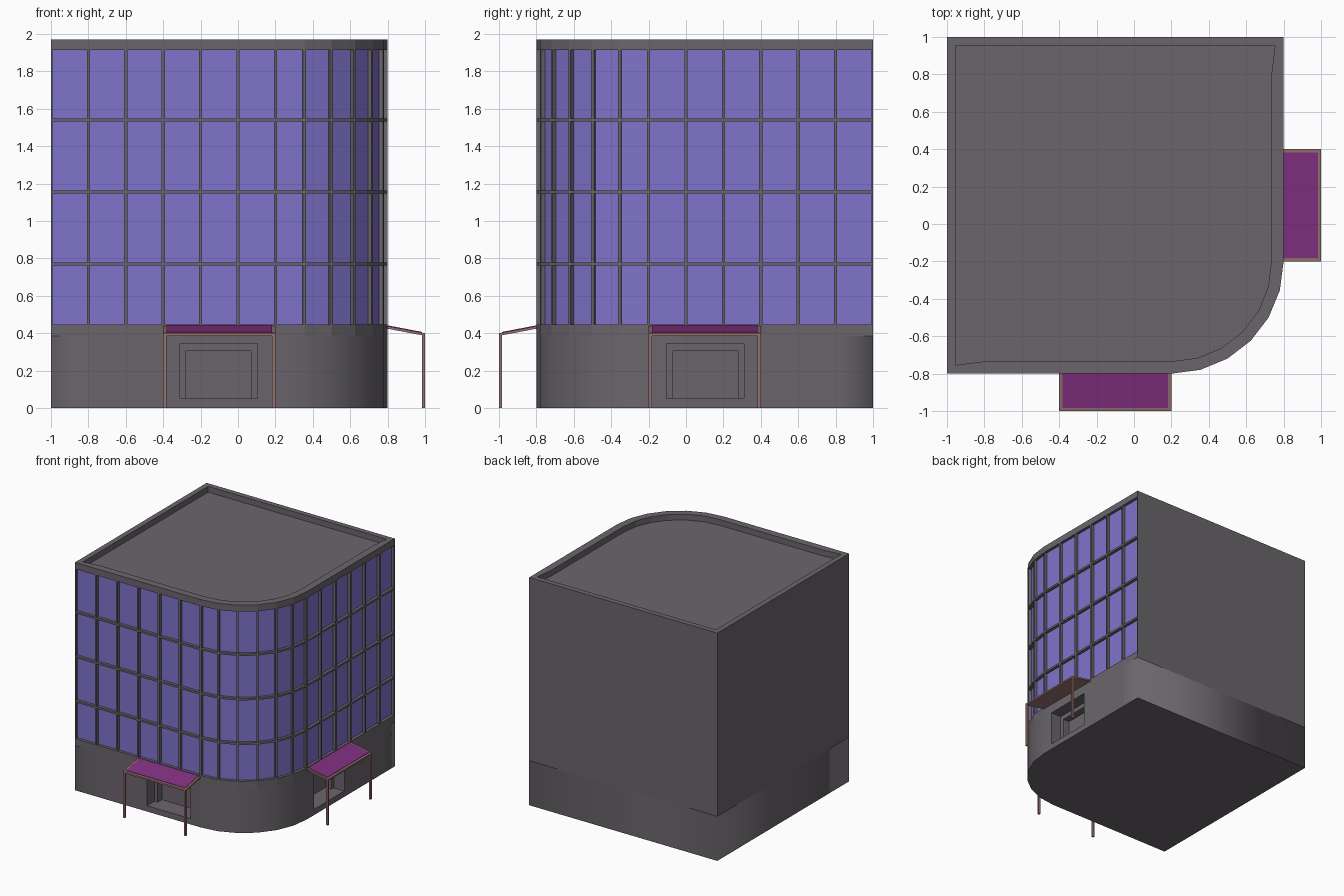
import bpy, bmesh, math

if "Cube" in bpy.data.objects:
    bpy.data.objects.remove(bpy.data.objects["Cube"])


def material(name, rgb):
    m = bpy.data.materials.new(name)
    m.diffuse_color = (*rgb, 1)
    m.use_nodes = True
    m.node_tree.nodes["Principled BSDF"].inputs["Base Color"].default_value = m.diffuse_color
    return m


GREY = material("wall grey", (0.145, 0.131, 0.150))
BLUE = material("window blue", (0.215, 0.173, 0.60))
PURPLE = material("awning purple", (0.225, 0.03, 0.22))
BROWN = material("frame brown", (0.30, 0.17, 0.16))


def finish(name, bm, *mats):
    me = bpy.data.meshes.new(name)
    bmesh.ops.recalc_face_normals(bm, faces=bm.faces)
    bm.to_mesh(me)
    bm.free()
    for m in mats:
        me.materials.append(m)
    ob = bpy.data.objects.new(name, me)
    bpy.context.collection.objects.link(ob)
    return ob


def prism(name, profile, x0, x1, mat, right=False):
    """Extrude a (y, z) profile along x; right=True mirrors it to the right side."""
    bm = bmesh.new()
    rings = []
    for x in (x0, x1):
        rings.append([bm.verts.new((-y, -x, z) if right else (x, y, z)) for y, z in profile])
    a, b = rings
    n = len(profile)
    bm.faces.new(a)
    bm.faces.new(b)
    for i in range(n):
        bm.faces.new((a[i], a[(i + 1) % n], b[(i + 1) % n], b[i]))
    return finish(name, bm, mat)


def box(name, x, y, z, mat, right=False):
    return prism(name, [(y[0], z[0]), (y[1], z[0]), (y[1], z[1]), (y[0], z[1])], *x, mat, right)


# Building footprint, counter-clockwise: front, rounded corner, right, back
foot = [(-1 + 0.2 * i, -0.8) for i in range(6)]
for i in range(7):
    a = math.radians(15 * i)
    foot.append((0.2 + 0.6 * math.sin(a), -0.2 - 0.6 * math.cos(a)))
foot += [(0.8, 0.2 * i) for i in range(6)]
foot.append((-1, 1))

# Walls in storeys, with one window cell per column on front and right
levels = [0, 0.385, 0.438, 0.77, 1.155, 1.54, 1.922, 1.97]
bm = bmesh.new()
rings = [[bm.verts.new((x, y, z)) for x, y in foot] for z in levels]
n = len(foot)
cells = []
for r in range(len(levels) - 1):
    for i in range(n):
        j = (i + 1) % n
        f = bm.faces.new((rings[r][i], rings[r][j], rings[r + 1][j], rings[r + 1][i]))
        f.smooth = r == 0
        if 2 <= r <= 5 and i < n - 2:
            cells.append(f)
bm.faces.new(rings[0][::-1])
roof = bm.faces.new(rings[-1])
bm.normal_update()
# Recessed windows
bmesh.ops.inset_individual(bm, faces=cells, thickness=0.012, depth=0)
bmesh.ops.inset_individual(bm, faces=cells, thickness=0, depth=-0.025)
for f in cells:
    f.material_index = 1
# Roof parapet
bmesh.ops.inset_individual(bm, faces=[roof], thickness=0.065, depth=0)
bmesh.ops.inset_individual(bm, faces=[roof], thickness=0, depth=-0.05)
building = finish("building", bm, GREY, BLUE)

# Stepped door recesses on both street sides
cutters = []
for right in (False, True):
    cutters.append(box("door_cutter", (-0.31, 0.105), (-0.9, -0.70), (0.05, 0.345), GREY, right))
    cutters.append(box("door_cutter", (-0.28, 0.07), (-0.85, -0.64), (0.05, 0.305), GREY, right))
bpy.context.view_layer.objects.active = building
for c in cutters:
    c.hide_render = True
    mod = building.modifiers.new("door", 'BOOLEAN')
    mod.operation = 'DIFFERENCE'
    mod.solver = 'EXACT'
    mod.object = c
    bpy.ops.object.modifier_apply(modifier=mod.name)
for c in cutters:
    bpy.data.objects.remove(c)

# Awnings: sloped frame, cloth plate on top, two posts
for side, right in (("front", False), ("right", True)):
    prism(side + "_awning_frame", [(-0.8, 0.438), (-1, 0.4), (-1, 0.386), (-0.8, 0.424)],
          -0.4, 0.2, BROWN, right)
    prism(side + "_awning_cloth", [(-0.8, 0.442), (-0.983, 0.407), (-0.983, 0.4), (-0.8, 0.434)],
          -0.383, 0.183, PURPLE, right)
    for k, x in enumerate((-0.4, 0.183)):
        box(f"{side}_awning_post_{k + 1}", (x, x + 0.017), (-1, -0.983), (0, 0.392), BROWN, right)
